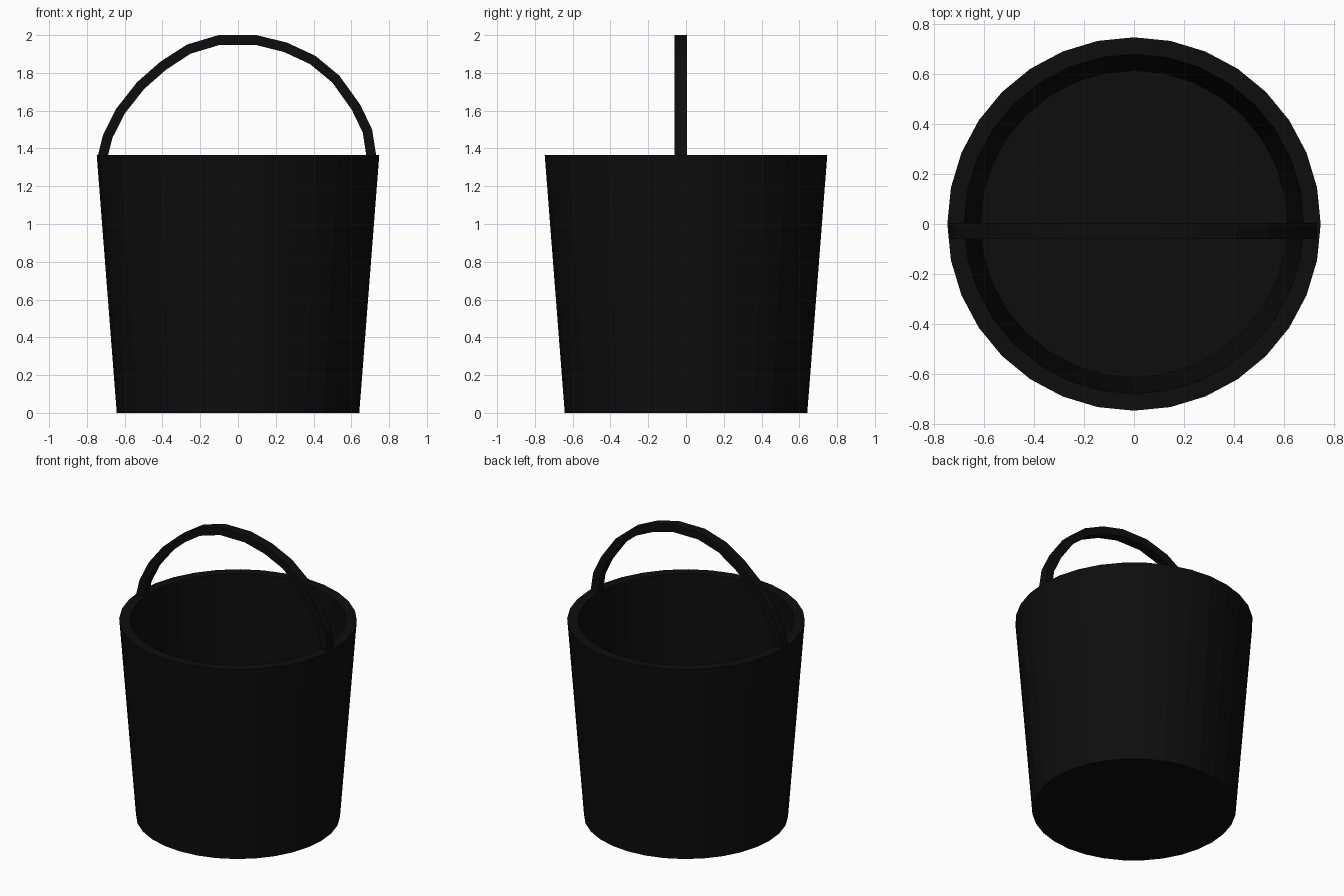
import bpy, bmesh, math

if "Cube" in bpy.data.objects:
    bpy.data.objects.remove(bpy.data.objects["Cube"])

SIDES = 32
black = bpy.data.materials.new("matte black")
black.diffuse_color = (0.004, 0.004, 0.004, 1)
black.use_nodes = True
black.node_tree.nodes["Principled BSDF"].inputs["Base Color"].default_value = black.diffuse_color


def make_object(name, bm):
    bmesh.ops.recalc_face_normals(bm, faces=bm.faces)
    mesh = bpy.data.meshes.new(name)
    bm.to_mesh(mesh)
    bm.free()
    mesh.materials.append(black)
    obj = bpy.data.objects.new(name, mesh)
    bpy.context.collection.objects.link(obj)
    return obj


def skin(bm, rings):
    """Bridge consecutive closed rings with quads and cap both ends."""
    loops = [[bm.verts.new(p) for p in ring] for ring in rings]
    for a, b in zip(loops, loops[1:]):
        n = len(a)
        for i in range(n):
            j = (i + 1) % n
            bm.faces.new((a[i], a[j], b[j], b[i]))
    bm.faces.new(loops[0])
    bm.faces.new(loops[-1])


# Bucket: underside, tapered outer wall, flat rim, inner wall, floor
profile = [(0.642, 0.0), (0.748, 1.365), (0.68, 1.365), (0.615, 0.08)]
bm = bmesh.new()
skin(bm, [[(r * math.cos(2 * math.pi * i / SIDES),
            r * math.sin(2 * math.pi * i / SIDES), z) for i in range(SIDES)]
          for r, z in profile])
make_object("bucket", bm)

# Handle: flat band bent in a slightly uneven arc, ends sunk in the rim
arc = [(-0.742, 1.30), (-0.74, 1.37), (-0.715, 1.47), (-0.645, 1.61),
       (-0.535, 1.75), (-0.41, 1.86), (-0.27, 1.95), (-0.103, 2.0),
       (0.098, 2.0), (0.26, 1.96), (0.41, 1.89), (0.537, 1.785),
       (0.648, 1.63), (0.71, 1.50), (0.732, 1.36), (0.735, 1.30)]
CENTRE_Z, THICKNESS = 1.265, 0.052
Y_FRONT, Y_BACK = -0.06, 0.005
rings = []
for x, z in arc:
    dist = math.hypot(x, z - CENTRE_Z)
    k = 1 - THICKNESS / dist
    xi, zi = x * k, CENTRE_Z + (z - CENTRE_Z) * k
    rings.append([(x, Y_FRONT, z), (x, Y_BACK, z),
                  (xi, Y_BACK, zi), (xi, Y_FRONT, zi)])
bm = bmesh.new()
skin(bm, rings)
make_object("handle", bm)
